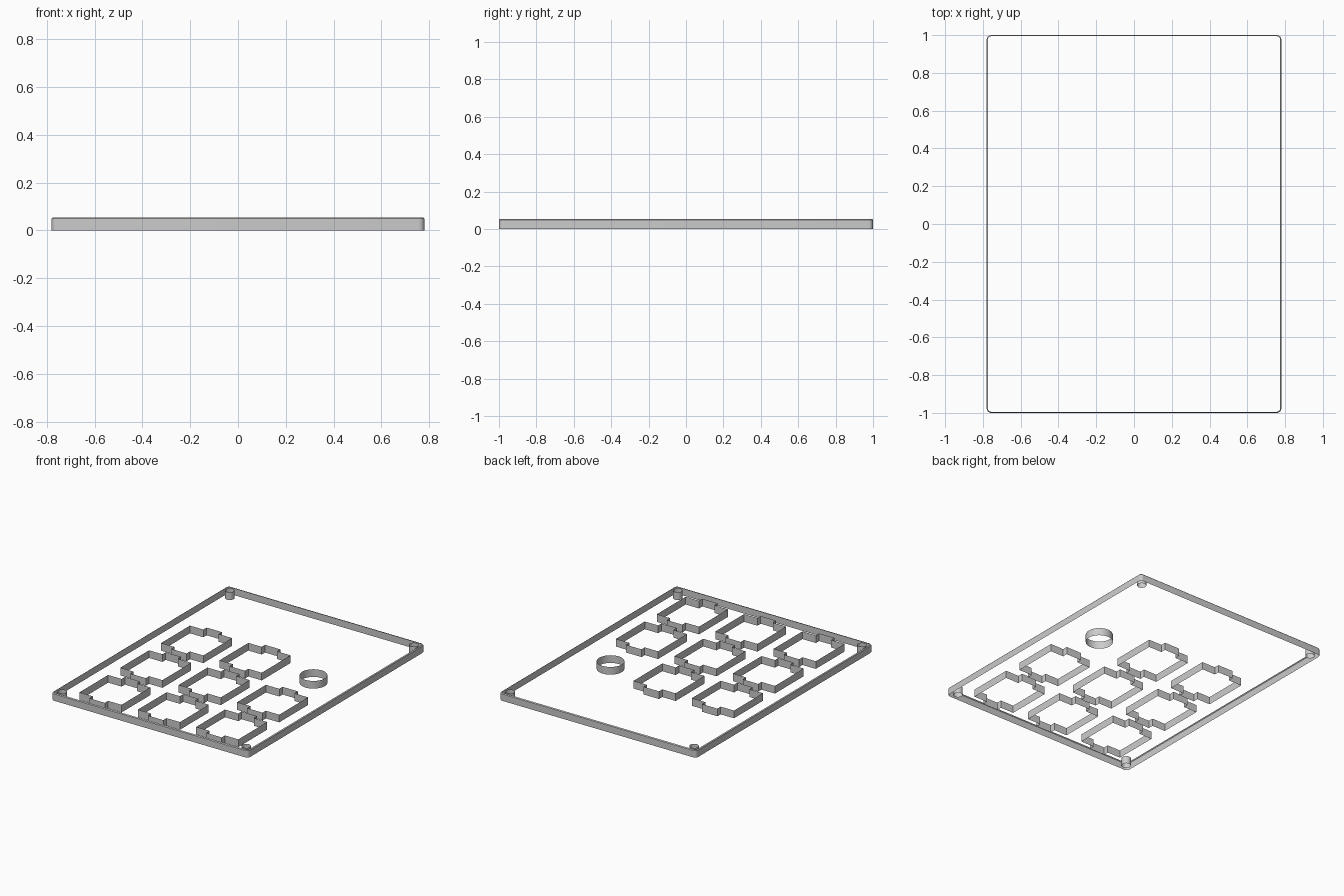
import bpy, bmesh
from math import cos, sin, pi

if "Cube" in bpy.data.objects:
    bpy.data.objects.remove(bpy.data.objects["Cube"], do_unlink=True)

HEIGHT = 0.055
HALF_X, HALF_Y = 0.78, 1.0
CORNER = 0.024
CHAMFER = 0.006
PITCH = 0.463
MID_ROW = -0.27

grey = bpy.data.materials.new("plate grey")
grey.use_nodes = True
colour = (0.6, 0.6, 0.6, 1)
grey.diffuse_color = colour
grey.node_tree.nodes["Principled BSDF"].inputs["Base Color"].default_value = colour


def wall(name, rings, centre=(0, 0)):
    """Join stacked (outline, height) rings into an open wall."""
    bm = bmesh.new()
    loops = [[bm.verts.new((x + centre[0], y + centre[1], z)) for x, y in outline]
             for outline, z in rings]
    for low, high in zip(loops, loops[1:]):
        for i in range(len(low)):
            j = (i + 1) % len(low)
            bm.faces.new((low[i], low[j], high[j], high[i]))
    mesh = bpy.data.meshes.new(name)
    bm.to_mesh(mesh)
    bm.free()
    mesh.materials.append(grey)
    obj = bpy.data.objects.new(name, mesh)
    bpy.context.collection.objects.link(obj)
    bpy.ops.object.select_all(action='DESELECT')
    obj.select_set(True)
    bpy.context.view_layer.objects.active = obj
    bpy.ops.object.shade_smooth_by_angle(angle=pi / 6)


def hole(name, outline, centre):
    """Straight wall of a through hole, facing its middle."""
    inward = outline[::-1]
    wall(name, [(inward, 0), (inward, HEIGHT)], centre)


def circle(radius, sides):
    return [(radius * cos(2 * pi * i / sides), radius * sin(2 * pi * i / sides))
            for i in range(sides)]


def rounded_rectangle(inset, steps=8):
    cx, cy, radius = HALF_X - CORNER, HALF_Y - CORNER, CORNER - inset
    pts = []
    for k, (sx, sy) in enumerate(((1, 1), (-1, 1), (-1, -1), (1, -1))):
        for i in range(steps + 1):
            a = (k + i / steps) * pi / 2
            pts.append((sx * cx + radius * cos(a), sy * cy + radius * sin(a)))
    return pts


def slotted_square(half_x=0.167, half_y=0.163, slot=0.061, reach=0.2):
    # back edge from right to left with a clip slot; the front is its half turn
    side = [(half_x, half_y), (slot, half_y), (slot, reach)]
    back = side + [(-x, y) for x, y in reversed(side)]
    return back + [(-x, -y) for x, y in back]


# Outer edge of the plate, with a fine chamfer along its top
outer = rounded_rectangle(0)
wall("plate_edge", [(outer, 0), (outer, HEIGHT - CHAMFER),
                    (rounded_rectangle(CHAMFER), HEIGHT)])

# Grid of switch cutouts, with a round knob hole in the back left place
for row in (-1, 0, 1):
    for col in (-1, 0, 1):
        centre = (col * PITCH, MID_ROW + row * PITCH)
        if row == 1 and col == 1:
            hole("knob_hole", circle(0.09, 48), centre)
        else:
            hole("switch_cutout", slotted_square(), centre)

# Screw holes in the corners
for sx in (-1, 1):
    for sy in (-1, 1):
        hole("screw_hole", circle(0.031, 32), (sx * 0.729, sy * 0.949))
